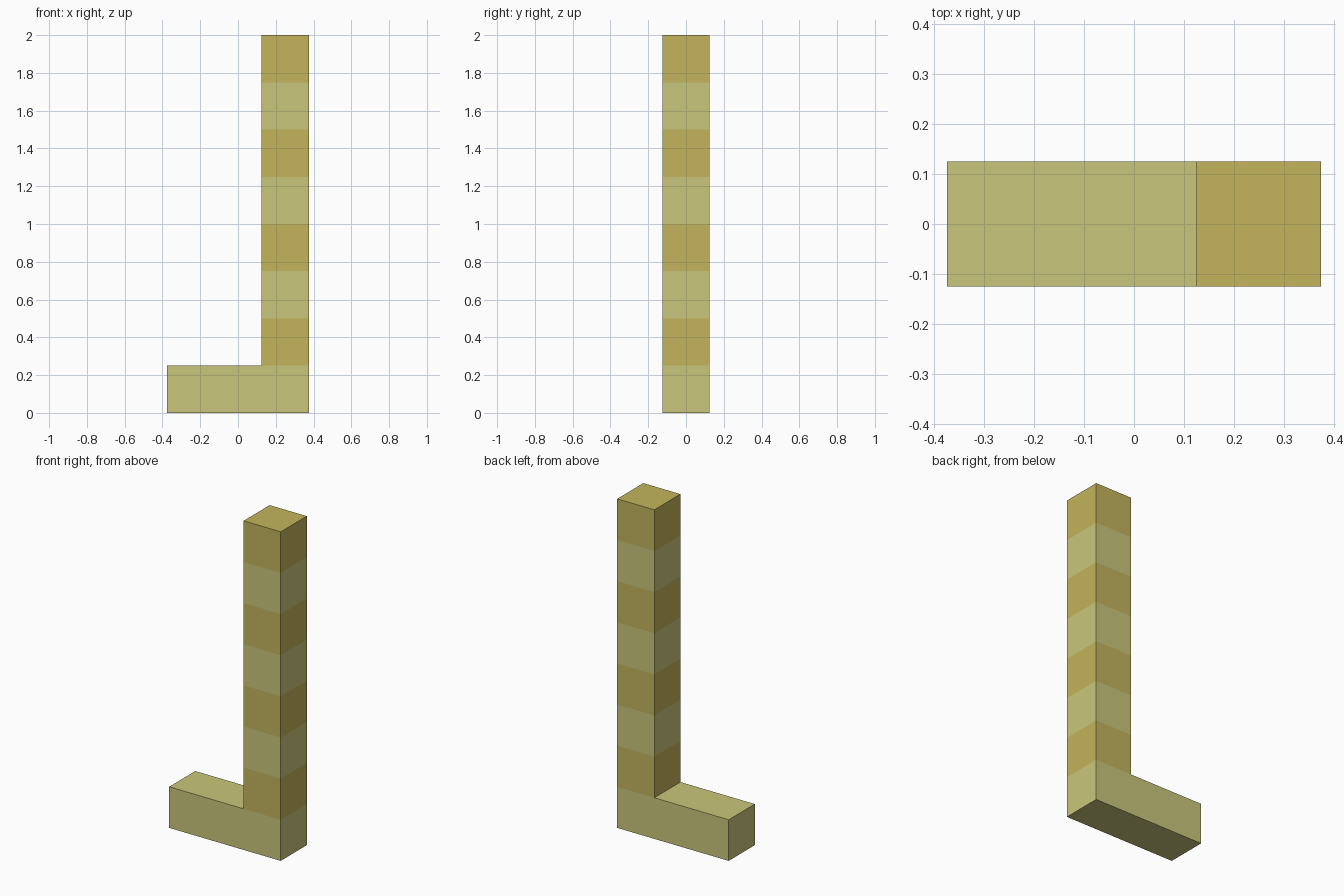
import bpy, bmesh
from mathutils import Matrix, Vector

if "Cube" in bpy.data.objects:
    bpy.data.objects.remove(bpy.data.objects["Cube"])

S = 0.25  # block size

def material(name, rgb):
    m = bpy.data.materials.new(name)
    m.diffuse_color = (*rgb, 1.0)
    m.use_nodes = True
    m.node_tree.nodes["Principled BSDF"].inputs["Base Color"].default_value = m.diffuse_color
    return m

def extrude(bm, face, offset):
    """Push a face outward, leaving no inner face; return the new cap."""
    cap = bmesh.ops.extrude_discrete_faces(bm, faces=[face])["faces"][0]
    bmesh.ops.translate(bm, verts=cap.verts, vec=Vector(offset))
    return cap

bm = bmesh.new()

# Corner block
bmesh.ops.create_cube(bm, size=S, matrix=Matrix.Translation((S, 0, S / 2)))
bm.normal_update()
side = min(bm.faces, key=lambda f: f.calc_center_median().x)
top = max(bm.faces, key=lambda f: f.calc_center_median().z)

# Foot: two blocks long
extrude(bm, side, (-2 * S, 0, 0))

# Column: seven more bands
for _ in range(7):
    top = extrude(bm, top, (0, 0, S))

# Alternate the colours by height; caps take the colour of the band below
bmesh.ops.recalc_face_normals(bm, faces=bm.faces[:])
for f in bm.faces:
    row = int((f.calc_center_median().z - f.normal.z * S / 2) / S)
    f.material_index = row % 2

mesh = bpy.data.meshes.new("striped_post")
bm.to_mesh(mesh)
bm.free()
mesh.materials.append(material("pale yellow", (0.584, 0.565, 0.195)))
mesh.materials.append(material("dark yellow", (0.546, 0.456, 0.107)))
bpy.context.collection.objects.link(bpy.data.objects.new("striped_post", mesh))
